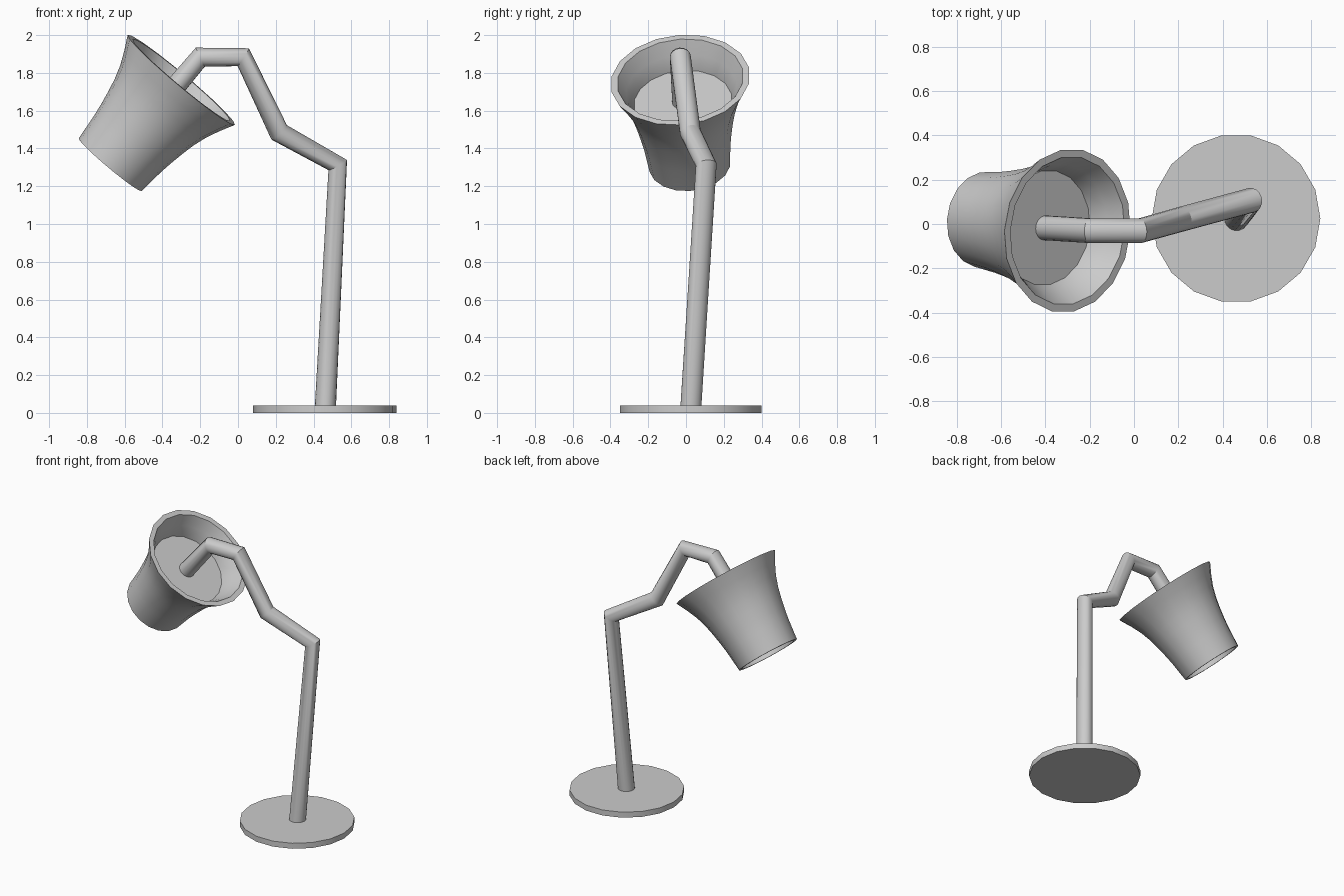
import bpy, bmesh
from math import radians, sin, cos, tau
from mathutils import Vector

if "Cube" in bpy.data.objects:
    bpy.data.objects.remove(bpy.data.objects["Cube"])

SIDES = 18


def smooth(obj):
    bpy.ops.object.select_all(action='DESELECT')
    obj.select_set(True)
    bpy.context.view_layer.objects.active = obj
    bpy.ops.object.shade_smooth_by_angle(angle=radians(30))


def lathe(name, profile, origin, axis, closed):
    """Revolve (radius, distance) points about an axis; open profiles get end caps."""
    axis = axis.normalized()
    u = Vector((0, 1, 0)).cross(axis).normalized()
    v = axis.cross(u)
    bm = bmesh.new()
    rings = []
    for r, d in profile:
        rings.append([bm.verts.new(origin + axis * d
                                   + (u * cos(tau * i / SIDES) + v * sin(tau * i / SIDES)) * r)
                      for i in range(SIDES)])
    pairs = list(zip(rings, rings[1:]))
    if closed:
        pairs.append((rings[-1], rings[0]))
    else:
        bm.faces.new(rings[0])
        bm.faces.new(rings[-1])
    for a, b in pairs:
        for i in range(SIDES):
            j = (i + 1) % SIDES
            bm.faces.new((a[i], a[j], b[j], b[i]))
    bmesh.ops.recalc_face_normals(bm, faces=bm.faces)
    mesh = bpy.data.meshes.new(name)
    bm.to_mesh(mesh)
    bm.free()
    obj = bpy.data.objects.new(name, mesh)
    bpy.context.collection.objects.link(obj)
    smooth(obj)
    return obj


# Round base plate
lathe("base", [(0.38, 0), (0.38, 0.04)], Vector((0.46, 0.025, 0)), Vector((0, 0, 1)), False)

# Tilted shade: hollow flared wall, wide rim at the top
rim = Vector((-0.30, -0.03, 1.763))
axis = Vector((-0.378, 0.05, -0.45))
outer = [(0.371, 0), (0.331, 0.075), (0.297, 0.15), (0.273, 0.225), (0.257, 0.295),
         (0.243, 0.37), (0.232, 0.44), (0.217, 0.588)]
inner = [(r - (0.035 if d < 0.2 else 0.02), d) for r, d in reversed(outer)]
lathe("shade", outer + inner, rim, axis, True)

# Plate inside the shade that holds the arm
lathe("shade_plate", [(0.275, 0.155), (0.265, 0.175)], rim, axis, False)

# Bent arm: a round tube along a straight-segment path
path = [(0.462, 0.025, 0.02), (0.528, 0.107, 1.312), (0.218, 0.023, 1.485),
        (0.028, -0.03, 1.883), (-0.20, -0.03, 1.883), (-0.405, -0.017, 1.64)]
curve = bpy.data.curves.new("arm", 'CURVE')
curve.dimensions = '3D'
curve.bevel_depth = 0.056
curve.bevel_resolution = 7
curve.use_fill_caps = True
spline = curve.splines.new('POLY')
spline.points.add(len(path) - 1)
for point, co in zip(spline.points, path):
    point.co = (*co, 1)
arm = bpy.data.objects.new("arm", curve)
bpy.context.collection.objects.link(arm)
bpy.ops.object.select_all(action='DESELECT')
arm.select_set(True)
bpy.context.view_layer.objects.active = arm
bpy.ops.object.convert(target='MESH')
smooth(bpy.context.view_layer.objects.active)
